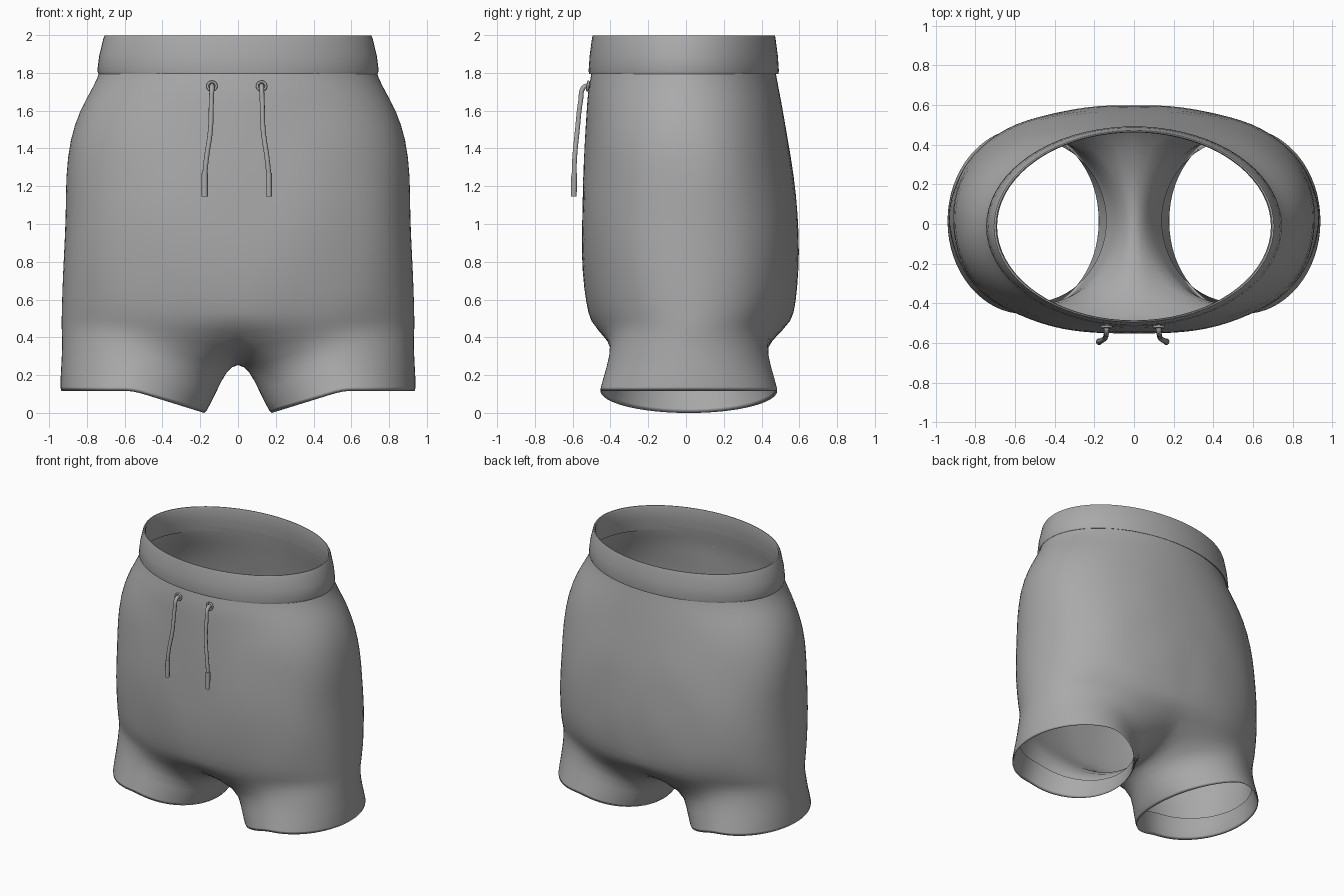
import bpy, bmesh, math
from mathutils import Vector, noise

if "Cube" in bpy.data.objects:
    bpy.data.objects.remove(bpy.data.objects["Cube"], do_unlink=True)

cloth = bpy.data.materials.new("grey cloth")
cloth.use_nodes = True
GREY = (0.4, 0.4, 0.4, 1)
cloth.diffuse_color = GREY
cloth.node_tree.nodes["Principled BSDF"].inputs["Base Color"].default_value = GREY

HALF, SEAM = 24, 8


def add_object(name, bm):
    bmesh.ops.recalc_face_normals(bm, faces=bm.faces)
    mesh = bpy.data.meshes.new(name)
    bm.to_mesh(mesh)
    bm.free()
    obj = bpy.data.objects.new(name, mesh)
    bpy.context.collection.objects.link(obj)
    mesh.materials.append(cloth)
    return obj


def smooth(obj, angle=50):
    bpy.ops.object.select_all(action="DESELECT")
    obj.select_set(True)
    bpy.context.view_layer.objects.active = obj
    bpy.ops.object.shade_smooth_by_angle(angle=math.radians(angle))


def bridge(bm, a, b, closed):
    n = len(a)
    for i in range(n if closed else n - 1):
        j = (i + 1) % n
        bm.faces.new((a[i], a[j], b[j], b[i]))


# Shorts: half of the torso, one leg, mirrored across x
bm = bmesh.new()


def torso_ring(z, rx, front, back, power):
    verts = []
    for i in range(HALF + 1):
        t = math.pi * (i / HALF - 0.5)
        c, s = math.cos(t), math.sin(t)
        # swell the oval towards a rounded box
        swell = (abs(c) ** power + abs(s) ** power) ** (-1 / power)
        p = Vector((rx * c * swell,
                    (front + back) / 2 + (back - front) / 2 * s * swell, z))
        # gentle cloth folds, fading out below the waistband
        fold = 0.028 * noise.noise(p * 3.5) * min(1, max(0, (1.75 - z) * 3))
        p.x *= 1 + fold * 0.4
        p.y *= 1 + fold
        verts.append(bm.verts.new(p))
    for v in (verts[0], verts[-1]):
        v.co.x = 0
    return verts


def leg_ring(x_in, x_out, front, back, z, drop):
    verts = []
    for i in range(HALF + SEAM):
        if i <= HALF:
            a = math.radians(-135 + 270 * i / HALF)
        else:
            a = math.radians(135 + 90 * (i - HALF) / SEAM)
        verts.append(bm.verts.new((
            (x_in + x_out) / 2 + (x_out - x_in) / 2 * math.cos(a),
            (front + back) / 2 + (back - front) / 2 * math.sin(a),
            z - drop * max(0, -math.cos(a)))))
    return verts


torso = [(1.84, 0.725, -0.495, 0.47, 2), (1.78, 0.742, -0.505, 0.48, 2),
         (1.70, 0.782, -0.52, 0.495, 2.05), (1.60, 0.84, -0.525, 0.515, 2.1),
         (1.45, 0.892, -0.535, 0.54, 2.2), (1.25, 0.91, -0.545, 0.57, 2.3),
         (1.05, 0.915, -0.555, 0.592, 2.4), (0.85, 0.92, -0.553, 0.6, 2.4),
         (0.65, 0.927, -0.535, 0.592, 2.3), (0.52, 0.931, -0.515, 0.572, 2.2),
         (0.455, 0.933, -0.49, 0.54, 2.1)]
rings = [torso_ring(*row) for row in torso]
for upper, lower in zip(rings, rings[1:]):
    bridge(bm, upper, lower, False)

# Crotch seam running from back to front closes the top of the leg
last = rings[-1]
seam = []
for j in range(1, SEAM):
    s = 1 - 2 * j / SEAM
    y = 0.025 + 0.515 * s
    seam.append(bm.verts.new((0, y, 0.265 + 0.19 * s * s)))

# Leg narrows, flares to the hem, then folds back up inside
legs = [last + seam,
        leg_ring(0.06, 0.932, -0.395, 0.425, 0.37, 0.15),
        leg_ring(0.108, 0.938, -0.42, 0.45, 0.25, 0.13),
        leg_ring(0.17, 0.946, -0.465, 0.495, 0.11, 0.118),
        leg_ring(0.185, 0.931, -0.45, 0.48, 0.112, 0.118),
        leg_ring(0.135, 0.915, -0.4, 0.43, 0.26, 0.12)]
for upper, lower in zip(legs, legs[1:]):
    bridge(bm, upper, lower, True)

shorts = add_object("shorts_body", bm)
mirror = shorts.modifiers.new("Mirror", "MIRROR")
mirror.use_clip = True
smooth(shorts, 75)
sub = shorts.modifiers.new("Subdivision", "SUBSURF")
sub.levels = sub.render_levels = 1

# Waistband: closed profile swept round an oval
bm = bmesh.new()
SIDES = 72
profile = [(0.722, 1.80), (0.739, 1.795), (0.745, 1.81), (0.735, 1.89), (0.712, 1.985),
           (0.705, 1.998), (0.696, 1.998), (0.69, 1.985), (0.708, 1.89), (0.718, 1.81)]
loops = []
for rx, z in profile:
    ry = 0.49 + (rx - 0.72) * 0.55
    loops.append([bm.verts.new((rx * math.cos(2 * math.pi * k / SIDES),
                                -0.012 + ry * math.sin(2 * math.pi * k / SIDES), z))
                  for k in range(SIDES)])
for k, loop in enumerate(loops):
    bridge(bm, loop, loops[(k + 1) % len(loops)], True)
smooth(add_object("waistband", bm), 50)


def cord(name, points, radius):
    curve = bpy.data.curves.new(name, "CURVE")
    curve.dimensions = "3D"
    curve.bevel_depth = radius
    curve.bevel_resolution = 3
    curve.use_fill_caps = True
    spline = curve.splines.new("BEZIER")
    spline.bezier_points.add(len(points) - 1)
    for bp, co in zip(spline.bezier_points, points):
        bp.co = co
        bp.handle_left_type = bp.handle_right_type = "AUTO"
    curve.materials.append(cloth)
    bpy.context.collection.objects.link(bpy.data.objects.new(name, curve))


# Drawstrings with eyelets and end tips
for side, s, x in (("left", 1, 0.125), ("right", -1, -0.138)):
    bpy.ops.mesh.primitive_torus_add(major_radius=0.023, minor_radius=0.007,
                                     major_segments=24, minor_segments=8,
                                     location=(x, -0.519, 1.73),
                                     rotation=(math.radians(83), 0, 0))
    eyelet = bpy.context.object
    eyelet.name = side + "_eyelet"
    eyelet.data.materials.append(cloth)
    smooth(eyelet, 60)
    end = x + s * 0.038
    cord(side + "_drawstring", [(x, -0.51, 1.733), (x, -0.54, 1.725),
                                (x + s * 0.003, -0.558, 1.65),
                                (x + s * 0.008, -0.575, 1.5),
                                (end - s * 0.008, -0.59, 1.34),
                                (end, -0.592, 1.26)], 0.013)
    cord(side + "_drawstring_tip", [(end, -0.592, 1.27), (end, -0.594, 1.145)], 0.016)
